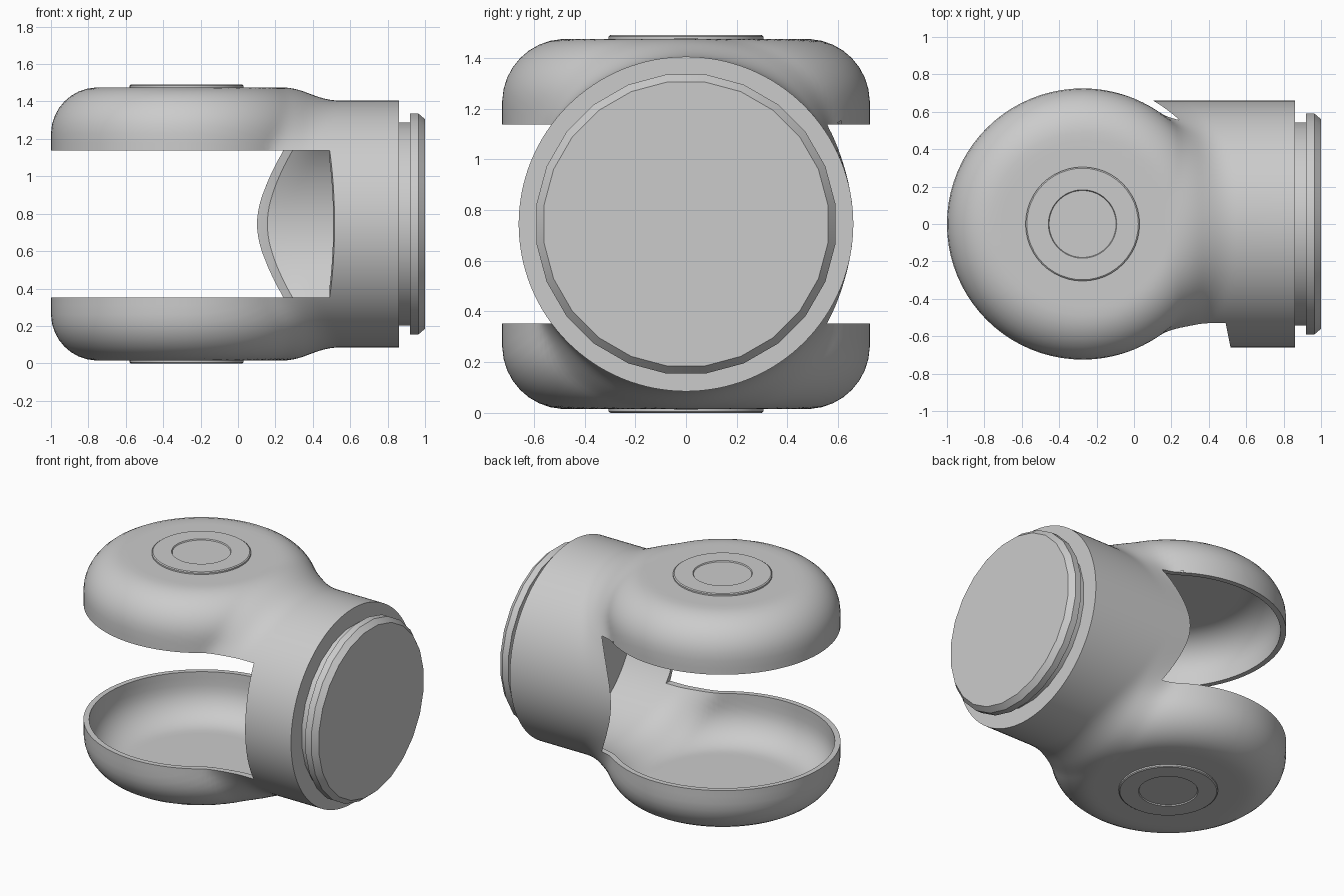
import bpy, bmesh
from math import sin, cos, pi, hypot, radians

cube = bpy.data.objects.get("Cube")
if cube:
    bpy.data.objects.remove(cube)

# Main dimensions
MID_Z = 0.745      # height of the tube axis
JOINT_X = -0.275   # vertical joint axis
JOINT_R = 0.725
JOINT_H = 0.73     # half height of the joint
ROUND = 0.25
TUBE_R = 0.66
TUBE_END = 0.86
SLOT_H = 0.393     # half height of the slot

grey = bpy.data.materials.new("satin grey")
grey.use_nodes = True
colour = (0.6, 0.6, 0.6, 1)
grey.diffuse_color = colour
grey.node_tree.nodes["Principled BSDF"].inputs["Base Color"].default_value = colour


def make_object(name, bm):
    bmesh.ops.remove_doubles(bm, verts=bm.verts, dist=1e-4)
    bmesh.ops.recalc_face_normals(bm, faces=bm.faces)
    mesh = bpy.data.meshes.new(name)
    bm.to_mesh(mesh)
    bm.free()
    mesh.materials.append(grey)
    obj = bpy.data.objects.new(name, mesh)
    bpy.context.collection.objects.link(obj)
    return obj


def activate(obj):
    bpy.ops.object.select_all(action='DESELECT')
    obj.select_set(True)
    bpy.context.view_layer.objects.active = obj


def smooth(obj, angle=30):
    activate(obj)
    bpy.ops.object.shade_smooth_by_angle(angle=radians(angle))


def skin(bm, rows, closed=False):
    """Join neighbouring rows of points with quads."""
    grid = [[bm.verts.new(p) for p in row] for row in rows]
    count = len(rows[0])
    for a, b in zip(grid, grid[1:]):
        for i in range(count if closed else count - 1):
            j = (i + 1) % count
            bm.faces.new((a[i], a[j], b[j], b[i]))
    return grid


def lathe(name, profile, place, sides, turn=0.0):
    """Revolve (radius, height) pairs and cap both ends."""
    bm = bmesh.new()
    rows = [[place(r * cos(2 * pi * (i + turn) / sides),
                   r * sin(2 * pi * (i + turn) / sides), h)
             for i in range(sides)] for r, h in profile]
    grid = skin(bm, rows, closed=True)
    bm.faces.new(grid[0])
    bm.faces.new(grid[-1])
    return make_object(name, bm)


# Housing surface: rounded joint blended into the tube
def distance(x, y, z):
    a = hypot(x - JOINT_X, y) - JOINT_R + ROUND
    b = abs(z) - JOINT_H + ROUND
    joint = hypot(max(a, 0), max(b, 0)) + min(max(a, b), 0) - ROUND
    tube = hypot(y, z) - TUBE_R
    t = min(max(x / 0.35, 0), 1)
    k = 0.14 * t * t * (3 - 2 * t) + 1e-6
    h = max(k - abs(joint - tube), 0) / k
    return min(joint, tube) - h * h * k / 4


def reach(x, phi):
    """Distance from the tube axis to the surface in one direction."""
    low, high = 0.0, 1.5
    for _ in range(30):
        mid = (low + high) / 2
        if distance(x, mid * sin(phi), mid * cos(phi)) < 0:
            low = mid
        else:
            high = mid
    return low


STEPS = 64
bm = bmesh.new()

# Rounded far half, revolved about the joint axis
half = [(reach(JOINT_X, pi * k / STEPS), pi * k / STEPS) for k in range(STEPS + 1)]
rows = []
for i in range(41):
    theta = pi / 2 + pi * i / 40
    rows.append([(JOINT_X + r * sin(p) * cos(theta), r * sin(p) * sin(theta),
                  MID_Z + r * cos(p)) for r, p in half])
skin(bm, rows)

# Near half, lofted along the tube and closed at its end
stations = [JOINT_X + (0.55 - JOINT_X) * i / 36 for i in range(37)] + [TUBE_END]
rows = []
for x in stations:
    ring = []
    for k in range(2 * STEPS):
        p = pi * k / STEPS
        r = reach(x, p)
        ring.append((x, r * sin(p), MID_Z + r * cos(p)))
    rows.append(ring)
grid = skin(bm, rows, closed=True)
bm.faces.new(grid[-1])
housing = make_object("joint_housing", bm)

shell = housing.modifiers.new("shell", 'SOLIDIFY')
shell.thickness = 0.035
shell.offset = -1
shell.use_even_offset = True

# Slot cutters: round clearance and front opening
round_cutter = lathe("round_cutter", [(0.76, -SLOT_H), (0.76, SLOT_H)],
                     lambda x, y, h: (JOINT_X + x, y, MID_Z + h), 96)
bm = bmesh.new()
outline = [(JOINT_X, -0.1), (0.49, -0.1), (0.49, -0.53), (0.515, -0.655),
           (0.54, -0.8), (JOINT_X, -0.8)]
grid = skin(bm, [[(x, y, MID_Z + s * SLOT_H) for x, y in outline] for s in (-1, 1)],
            closed=True)
bm.faces.new(grid[0])
bm.faces.new(grid[1])
front_cutter = make_object("front_cutter", bm)

for cutter in (round_cutter, front_cutter):
    cutter.hide_render = True
    cut = housing.modifiers.new("slot", 'BOOLEAN')
    cut.operation = 'DIFFERENCE'
    cut.solver = 'EXACT'
    cut.object = cutter
activate(housing)
for name in [m.name for m in housing.modifiers]:
    bpy.ops.object.modifier_apply(modifier=name)
for cutter in (round_cutter, front_cutter):
    bpy.data.objects.remove(cutter)
smooth(housing)

# Neck and chamfered end flange
flange = lathe("end_flange",
               [(0.548, 0.84), (0.548, 0.92), (0.595, 0.92), (0.595, 0.965), (0.565, 1.0)],
               lambda y, z, h: (h, y, MID_Z + z), 24, turn=0.5)
smooth(flange)

# Hub plates with a shallow centre recess, top and bottom
for name, side in (("top_hub", 1), ("bottom_hub", -1)):
    hub = lathe(name,
                [(0.305, 0.72), (0.305, 0.74), (0.298, 0.745), (0.183, 0.745),
                 (0.179, 0.738)],
                lambda x, y, h: (JOINT_X + x, y, MID_Z + side * h), 48)
    smooth(hub)
